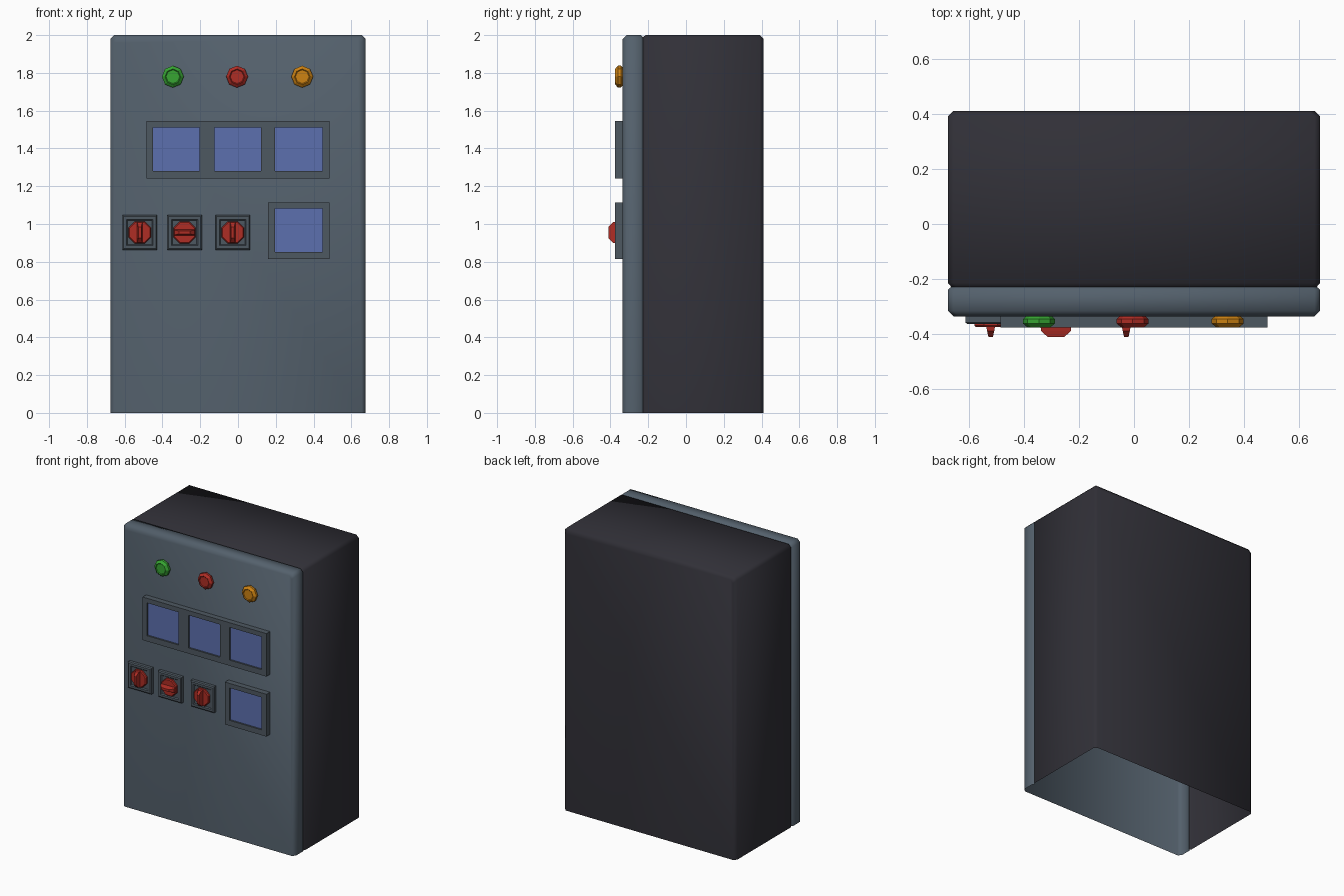
import bpy, bmesh, math
from mathutils import Vector

if "Cube" in bpy.data.objects:
    bpy.data.objects.remove(bpy.data.objects["Cube"])


def material(name, rgb):
    m = bpy.data.materials.new(name)
    m.diffuse_color = (*rgb, 1)
    m.use_nodes = True
    m.node_tree.nodes["Principled BSDF"].inputs["Base Color"].default_value = m.diffuse_color
    return m


BODY = material("charcoal", (0.030, 0.029, 0.038))
DOOR = material("slate grey", (0.088, 0.118, 0.150))
FRAME = material("dark slate", (0.076, 0.098, 0.120))
SCREEN = material("screen blue", (0.107, 0.162, 0.430))
RED = material("red", (0.43, 0.026, 0.018))
GREEN = material("green", (0.038, 0.376, 0.032))
AMBER = material("amber", (0.61, 0.223, 0.006))


def finish(name, bm, mats, smooth=None):
    me = bpy.data.meshes.new(name)
    bm.to_mesh(me)
    bm.free()
    ob = bpy.data.objects.new(name, me)
    bpy.context.collection.objects.link(ob)
    for m in mats:
        me.materials.append(m)
    if smooth:
        bpy.ops.object.select_all(action='DESELECT')
        ob.select_set(True)
        bpy.context.view_layer.objects.active = ob
        bpy.ops.object.shade_smooth_by_angle(angle=math.radians(smooth))
    return ob


def loft(bm, rings, closed=True, cap_first=False, cap_last=False):
    """Skin a list of point rings that run front to back."""
    rows = [[bm.verts.new(p) for p in r] for r in rings]
    n = len(rows[0])
    for a, b in zip(rows, rows[1:]):
        for i in range(n if closed else n - 1):
            j = (i + 1) % n
            bm.faces.new((a[i], a[j], b[j], b[i]))
    if cap_first:
        bm.faces.new(rows[0][::-1])
    if cap_last:
        bm.faces.new(rows[-1])


# cabinet shells: open-bottomed arch section, lofted along y with bevelled rims
def arch(y, inset, c=0.02, w=0.675, h=2.0):
    x, z = w - inset, h - inset
    return [(x, y, 0), (x, y, z - c), (x - c, y, z),
            (c - x, y, z), (-x, y, z - c), (-x, y, 0)]


bm = bmesh.new()
loft(bm, [arch(-0.335, 0.02), arch(-0.315, 0), arch(-0.238, 0), arch(-0.228, 0.012)],
     closed=False, cap_first=True)
bm.normal_update()
if max(bm.faces, key=lambda f: f.calc_area()).normal.y > 0:
    bmesh.ops.reverse_faces(bm, faces=bm.faces)
finish("door", bm, [DOOR], 60)

bm = bmesh.new()
loft(bm, [arch(-0.228, 0.012), arch(-0.214, 0), arch(0.39, 0), arch(0.41, 0.02)],
     closed=False, cap_last=True)
bm.normal_update()
if max(bm.faces, key=lambda f: f.calc_area()).normal.y < 0:
    bmesh.ops.reverse_faces(bm, faces=bm.faces)
finish("cabinet_body", bm, [BODY], 60)


# meter frames: front grid whose odd cells are sunk to make the screens
def meter_frame(name, xs, zs, front=-0.375, depth=0.012):
    bm = bmesh.new()
    g = [[bm.verts.new((x, front, z)) for z in zs] for x in xs]
    screens = []
    for i in range(len(xs) - 1):
        for k in range(len(zs) - 1):
            f = bm.faces.new((g[i][k], g[i + 1][k], g[i + 1][k + 1], g[i][k + 1]))
            if i % 2 and k % 2:
                screens.append(f)
    rim = [e for e in bm.edges if e.is_boundary]
    for f in screens:
        new = bmesh.ops.extrude_face_region(bm, geom=[f])["geom"]
        verts = [v for v in new if isinstance(v, bmesh.types.BMVert)]
        bmesh.ops.translate(bm, verts=verts, vec=(0, depth, 0))
        for s in new:
            if isinstance(s, bmesh.types.BMFace):
                s.material_index = 1
        if f.is_valid:
            bm.faces.remove(f)
    side = bmesh.ops.extrude_edge_only(bm, edges=rim)["geom"]
    for v in side:
        if isinstance(v, bmesh.types.BMVert):
            v.co.y = -0.333
    bmesh.ops.holes_fill(bm, edges=[e for e in bm.edges if e.is_boundary], sides=0)
    bmesh.ops.recalc_face_normals(bm, faces=bm.faces)
    finish(name, bm, [FRAME, SCREEN])


meter_frame("triple_meter", (-0.485, -0.45, -0.203, -0.125, 0.122, 0.197, 0.447, 0.485),
            (1.24, 1.28, 1.512, 1.545))
meter_frame("single_meter", (0.16, 0.197, 0.447, 0.485), (0.815, 0.853, 1.083, 1.115))


# round parts facing -y: rings of (radius, y)
def polygon(x, z, r, y, n=8, turn=0.0):
    return [(x + r * math.sin(turn + math.tau * i / n), y,
             z + r * math.cos(turn + math.tau * i / n)) for i in range(n)]


def stack(name, x, z, prof, mat, n=8, turn=0.0, smooth=None):
    bm = bmesh.new()
    loft(bm, [polygon(x, z, r, y, n, turn) for r, y in prof], cap_first=True, cap_last=True)
    bmesh.ops.recalc_face_normals(bm, faces=bm.faces)
    return finish(name, bm, [mat], smooth)


# indicator lamps
for label, x, mat in (("green", -0.345, GREEN), ("red", -0.005, RED), ("amber", 0.34, AMBER)):
    stack(label + "_lamp", x, 1.78,
          [(0.036, -0.371), (0.041, -0.375), (0.058, -0.361), (0.058, -0.345), (0.045, -0.333)], mat)

# rotary switches: square plate with sunk centre, octagonal dial, tapered handle
Q = math.sqrt(2)
for i, (x, level) in enumerate(((-0.52, False), (-0.283, True), (-0.028, False)), 1):
    z = 0.955
    stack(f"switch_plate_{i}", x, z,
          [(0.064 * Q, -0.356), (0.070 * Q, -0.363), (0.085 * Q, -0.363),
           (0.092 * Q, -0.357), (0.092 * Q, -0.333)], FRAME, 4, math.pi / 4)
    stack(f"switch_dial_{i}", x, z, [(0.058, -0.374), (0.064, -0.368), (0.064, -0.35)],
          RED, 8, math.pi / 8)
    bm = bmesh.new()
    rings = []
    for length, thick, y in ((0.030, 0.008, -0.41), (0.054, 0.013, -0.388), (0.056, 0.016, -0.37)):
        a, b = (length, thick) if level else (thick, length)
        rings.append([(x + a, y, z + b), (x + a, y, z - b), (x - a, y, z - b), (x - a, y, z + b)])
    loft(bm, rings, cap_first=True, cap_last=True)
    bmesh.ops.recalc_face_normals(bm, faces=bm.faces)
    finish(f"switch_handle_{i}", bm, [RED])
